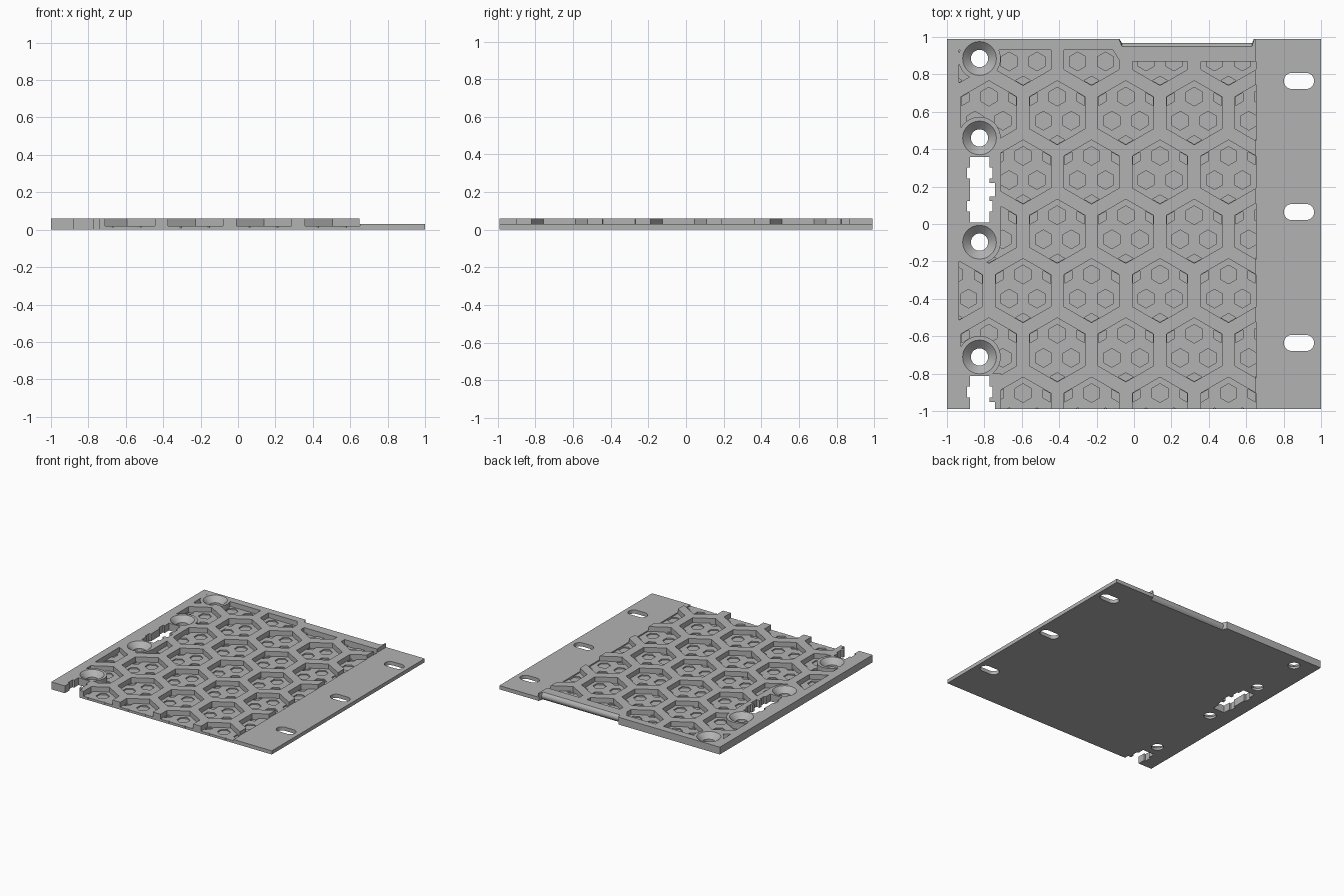
import bpy, bmesh, math

if "Cube" in bpy.data.objects:
    bpy.data.objects.remove(bpy.data.objects["Cube"], do_unlink=True)

grey = bpy.data.materials.new("plain_grey")
grey.use_nodes = True
colour = (0.45, 0.45, 0.45, 1)
grey.diffuse_color = colour
grey.node_tree.nodes["Principled BSDF"].inputs["Base Color"].default_value = colour


def solid(name, lofts):
    """Make one object from lofts; each loft is a list of (z, outline) rings."""
    bm = bmesh.new()
    for rings in lofts:
        loops = [[bm.verts.new((x, y, z)) for x, y in pts] for z, pts in rings]
        n = len(loops[0])
        bm.faces.new(loops[0][::-1])
        bm.faces.new(loops[-1])
        for a, b in zip(loops, loops[1:]):
            for i in range(n):
                j = (i + 1) % n
                bm.faces.new((a[i], a[j], b[j], b[i]))
    bmesh.ops.recalc_face_normals(bm, faces=bm.faces)
    mesh = bpy.data.meshes.new(name)
    bm.to_mesh(mesh)
    bm.free()
    mesh.materials.append(grey)
    obj = bpy.data.objects.new(name, mesh)
    bpy.context.collection.objects.link(obj)
    return obj


def prism(pts, z0, z1):
    return [(z0, pts), (z1, pts)]


def box(x0, x1, y0, y1):
    return [(x0, y0), (x1, y0), (x1, y1), (x0, y1)]


def ring(cx, cy, r, n=48):
    """Regular outline; six sides give a hexagon with a point at the top."""
    return [(cx + r * math.sin(2 * math.pi * i / n),
             cy + r * math.cos(2 * math.pi * i / n)) for i in range(n)]


def boolean(obj, cutter, mode="DIFFERENCE", keep=False):
    mod = obj.modifiers.new("cut", "BOOLEAN")
    mod.operation, mod.object, mod.solver = mode, cutter, "EXACT"
    deps = bpy.context.evaluated_depsgraph_get()
    mesh = bpy.data.meshes.new_from_object(obj.evaluated_get(deps))
    obj.modifiers.clear()
    obj.data = mesh
    if not keep:
        bpy.data.objects.remove(cutter, do_unlink=True)


TOP, FLANGE, FLOOR, PIT, END = 0.06, 0.03, 0.02, 0.01, 0.99
HOLE_X, HOLE_YS = -0.826, (0.885, 0.46, -0.097, -0.711)
PITCH, ROW, HEX_R = 0.366, 0.317, 0.171

# Plate body with a thinner flange along the left side
plate = solid("panel_plate", [prism(box(-1, 1, -END, END), 0, TOP)])
boolean(plate, solid("flange_step", [prism(box(0.65, 1.1, -1.1, 1.1), FLANGE, 0.1)]))

# Honeycomb centres
centres = []
for row in range(-4, 3):
    for k in range(-4, 3):
        cx = 0.139 + PITCH * k - (row % 2) * PITCH / 2
        cy = 0.278 + ROW * row
        centres.append((cx, cy))


def pocket_field(name, z0, z1, r):
    """Large hexagons trimmed to the field, leaving pads round holes and slots."""
    obj = solid(name, [prism(ring(x, y, r, 6), z0, z1) for x, y in centres])
    boolean(obj, solid("field", [prism(box(-0.935, 0.652, -1.3, 0.93), -0.1, 0.2)]),
            "INTERSECT")
    pads = [box(-1.2, -0.71, -0.097, 0.46), box(-1.2, -0.71, -1.4, -0.8),
            [(-0.12, 0.94), (-0.075, 0.87), (0.8, 0.87), (0.8, 0.94)]]
    pads += [ring(HOLE_X, y, 0.113) for y in HOLE_YS]
    for pad in pads:
        boolean(obj, solid("pad", [prism(pad, -0.15, 0.25)]))
    return obj


# Shallow small hexagons in threes, with clipped neighbours, in each pocket floor
small = []
d = 0.086
for cx, cy in centres:
    spots = [(0, d), (0, -2 * d)]
    for s in (-1, 1):
        spots += [(s * d * 0.866, -d / 2), (s * d * 1.732, d)]
    small += [prism(ring(cx + x, cy + y, 0.05, 6), PIT, 0.04) for x, y in spots]
pits = None
limit = pocket_field("pit_limit", -0.02, 0.08, HEX_R - 0.003)
for i in range(6):
    pits = solid("floor_pits", small[i::6])
    boolean(pits, limit, "INTERSECT", keep=True)
    boolean(plate, pits)
bpy.data.objects.remove(limit, do_unlink=True)
boolean(plate, pocket_field("pockets", FLOOR, 0.1, HEX_R))

# Countersunk screw holes
for y in HOLE_YS:
    levels = [(-0.02, 0.046), (0.018, 0.046), (TOP, 0.09), (0.07, 0.1005)]
    boolean(plate, solid("screw_hole", [[(z, ring(HOLE_X, y, r)) for z, r in levels]]))

# Stepped keyed slots: (bottom, top, left, right) bands measured from the slot base
bands = [(0, 0.06, 0.01, 0.115), (0.06, 0.115, -0.005, 0.13),
         (0.14, 0.21, 0.01, 0.145), (0.235, 0.295, -0.005, 0.13),
         (0.295, 0.35, 0.01, 0.115)]
for base in (0.008, -1.163):
    for y0, y1, x0, x1 in bands + [(0, 0.35, 0.01, 0.115)]:
        if base + y1 > -END:
            boolean(plate, solid("key_slot", [prism(
                box(x0 - 0.887, x1 - 0.887, base + y0, base + y1), -0.05, 0.1)]))

# Oblong holes in the flange
for cy in (0.765, 0.064, -0.636):
    outline = []
    for side, start in ((1, -math.pi / 2), (-1, math.pi / 2)):
        for i in range(17):
            a = start + math.pi * i / 16
            outline.append((0.882 + side * 0.038 + 0.043 * math.cos(a),
                            cy + 0.043 * math.sin(a)))
    boolean(plate, solid("oblong_hole", [prism(outline, -0.05, 0.1)]))

# Back notch with a rounded edge and slanted ends
levels = []
for i in range(-1, 12):
    z = TOP * i / 10
    y = 0.968 - 0.018 * ((z - 0.03) / 0.03) ** 2
    levels.append((z, [(-0.065, y), (0.632, y), (0.645, 1.0), (-0.085, 1.0)]))
boolean(plate, solid("back_notch", [levels]))

# Smooth round walls, sharp edges elsewhere
plate.data.materials.clear()
plate.data.materials.append(grey)
for poly in plate.data.polygons:
    poly.material_index = 0
bpy.ops.object.select_all(action="DESELECT")
plate.select_set(True)
bpy.context.view_layer.objects.active = plate
bpy.ops.object.shade_smooth_by_angle(angle=math.radians(30))
